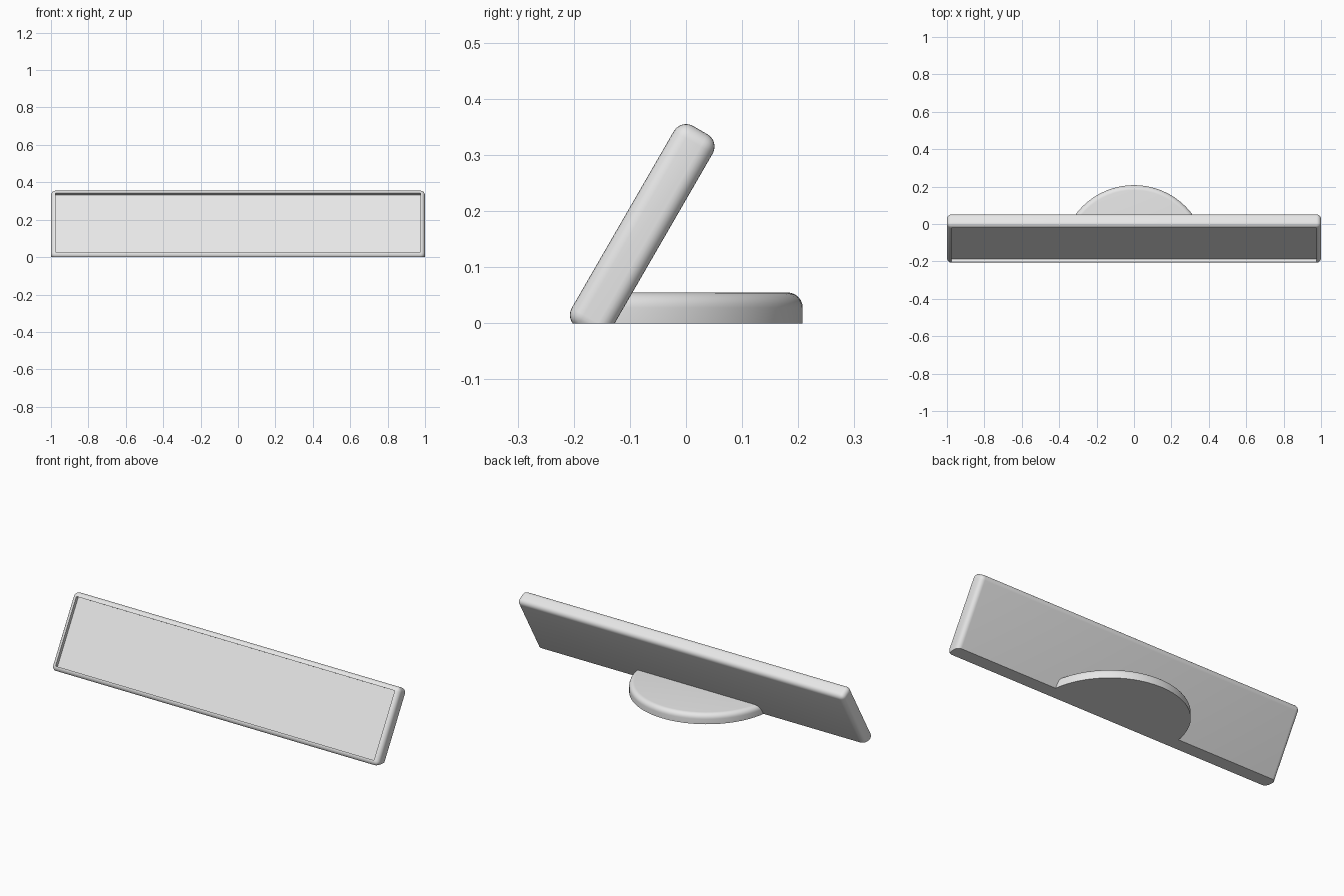
import bpy, bmesh, math
from mathutils import Matrix, Vector

if "Cube" in bpy.data.objects:
    bpy.data.objects.remove(bpy.data.objects["Cube"], do_unlink=True)

# Single grey finish
grey = bpy.data.materials.new("light_grey")
grey.use_nodes = True
grey.diffuse_color = (0.8, 0.8, 0.8, 1)
grey.node_tree.nodes["Principled BSDF"].inputs["Base Color"].default_value = (0.8, 0.8, 0.8, 1)

LEAN = math.radians(30)
CENTRE = Vector((0, -0.078, 0.165))
WIDTH, THICK, LENGTH, ROUND = 2.0, 0.08, 0.414, 0.025
BACK = Vector((0, math.cos(LEAN), -math.sin(LEAN)))


def cut(bm, point, normal):
    """Remove everything behind a plane and cap the opening."""
    geom = bm.verts[:] + bm.edges[:] + bm.faces[:]
    res = bmesh.ops.bisect_plane(bm, geom=geom, dist=1e-6, plane_co=point,
                                 plane_no=normal, clear_inner=True)
    rim = [e for e in res["geom_cut"] if isinstance(e, bmesh.types.BMEdge)]
    bmesh.ops.holes_fill(bm, edges=rim, sides=0)


def finish(bm, name):
    bmesh.ops.recalc_face_normals(bm, faces=bm.faces[:])
    mesh = bpy.data.meshes.new(name)
    bm.to_mesh(mesh)
    bm.free()
    mesh.materials.append(grey)
    obj = bpy.data.objects.new(name, mesh)
    bpy.context.collection.objects.link(obj)
    bpy.ops.object.select_all(action="DESELECT")
    obj.select_set(True)
    bpy.context.view_layer.objects.active = obj
    bpy.ops.object.shade_smooth_by_angle(angle=math.radians(30))
    return obj


# Leaning panel: rounded slab with a recessed front, trimmed flat at the ground
bm = bmesh.new()
bmesh.ops.create_cube(bm, size=1, matrix=Matrix.Diagonal((WIDTH, THICK, LENGTH, 1)))
bmesh.ops.bevel(bm, geom=bm.edges[:], offset=ROUND, segments=6, profile=0.5,
                affect="EDGES", clamp_overlap=True)
bm.normal_update()
front = max((f for f in bm.faces if f.normal.y < -0.99), key=lambda f: f.calc_area())
bmesh.ops.inset_individual(bm, faces=[front], thickness=0, depth=-0.02)
bm.transform(Matrix.Translation(CENTRE) @ Matrix.Rotation(-LEAN, 4, "X"))
cut(bm, Vector((0, 0, 0)), Vector((0, 0, 1)))
finish(bm, "panel")

# Round foot behind the panel: disc with a rounded top edge, cut along the lean
HEIGHT, RADIUS = 0.055, 0.39
bm = bmesh.new()
bmesh.ops.create_cone(bm, cap_ends=True, segments=64, radius1=RADIUS, radius2=RADIUS,
                      depth=HEIGHT, matrix=Matrix.Translation((0, -0.182, HEIGHT / 2)))
top_rim = [e for e in bm.edges if all(v.co.z > HEIGHT * 0.9 for v in e.verts)]
bmesh.ops.bevel(bm, geom=top_rim, offset=0.027, segments=6, profile=0.5, affect="EDGES")
cut(bm, CENTRE + BACK * (THICK / 2 - 0.004), BACK)
finish(bm, "foot")
